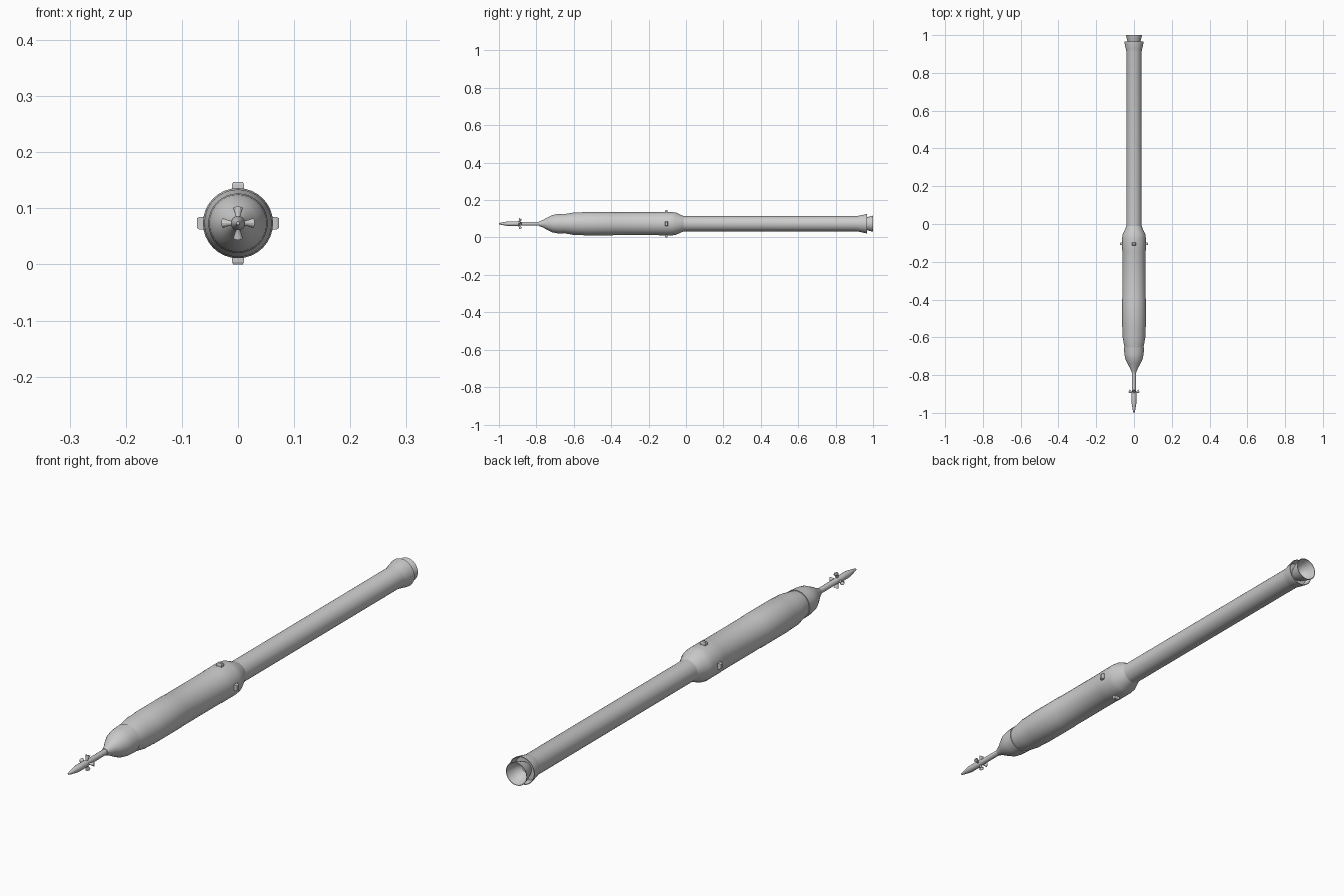
import bpy, math
from mathutils import Matrix, Vector

if "Cube" in bpy.data.objects:
    bpy.data.objects.remove(bpy.data.objects["Cube"])

AXIS_Z = 0.0735
SIDES = 32


def finish(ob, angle=28):
    bpy.ops.object.select_all(action='DESELECT')
    ob.select_set(True)
    bpy.context.view_layer.objects.active = ob
    bpy.ops.object.shade_smooth_by_angle(angle=math.radians(angle))


def add_mesh(name, verts, faces):
    me = bpy.data.meshes.new(name)
    me.from_pydata(verts, [], faces)
    ob = bpy.data.objects.new(name, me)
    bpy.context.collection.objects.link(ob)
    return ob


def lathe(name, profile, sides=SIDES, matrix=None):
    """Revolve (y, radius) points around the long axis; ends are capped."""
    verts, faces = [], []
    for y, r in profile:
        for i in range(sides):
            a = 2 * math.pi * i / sides
            verts.append(Vector((r * math.cos(a), y, r * math.sin(a))))
    for k in range(len(profile) - 1):
        for i in range(sides):
            j = (i + 1) % sides
            faces.append((k * sides + i, (k + 1) * sides + i,
                          (k + 1) * sides + j, k * sides + j))
    last = (len(profile) - 1) * sides
    faces.append(tuple(range(sides)))
    faces.append(tuple(last + i for i in reversed(range(sides))))
    m = Matrix.Translation((0, 0, AXIS_Z)) @ (matrix or Matrix())
    ob = add_mesh(name, [m @ v for v in verts], faces)
    finish(ob)
    return ob


# Escape tower spike
lathe("escape_tower", [(-1.0, 0.003), (-0.985, 0.0065), (-0.95, 0.0125),
                       (-0.9, 0.0125), (-0.885, 0.0105), (-0.76, 0.0105)], 16)

# Crew capsule cover
lathe("capsule_cover", [(-0.785, 0.0125), (-0.765, 0.020), (-0.74, 0.034), (-0.715, 0.046),
                        (-0.69, 0.051), (-0.655, 0.053), (-0.655, 0.044)])

# Upper stage: adapter, tank, shoulder
lathe("upper_stage", [(-0.66, 0.049), (-0.645, 0.052), (-0.60, 0.060), (-0.55, 0.0615),
                      (-0.545, 0.0625), (-0.395, 0.0625), (-0.39, 0.0615),
                      (-0.145, 0.0615), (-0.14, 0.0625), (-0.075, 0.0625),
                      (-0.055, 0.060), (-0.02, 0.044), (-0.01, 0.0405)])

# Long booster with flared skirt
lathe("booster", [(-0.02, 0.0405), (0.915, 0.0405), (0.925, 0.043),
                  (0.965, 0.0515), (0.967, 0.0515), (0.967, 0.049), (0.945, 0.043)])

# Open engine bell
lathe("engine_bell", [(0.94, 0.022), (0.955, 0.029), (0.975, 0.037), (1.0, 0.043),
                      (1.0, 0.041), (0.975, 0.035), (0.957, 0.025), (0.948, 0.012)])

for i in range(4):
    turn = Matrix.Rotation(i * math.pi / 2, 4, 'Y')

    # Escape motor nozzle, tilted backwards
    tilt = turn @ Matrix.Translation((0, -0.897, 0)) @ Matrix.Rotation(math.radians(65), 4, 'X')
    lathe(f"escape_nozzle_{i + 1}", [(0.002, 0.004), (0.014, 0.004), (0.021, 0.006),
                                     (0.029, 0.0085), (0.029, 0.007), (0.018, 0.003)], 12, tilt)

    # Roll thruster pod: tapered box with a raised cap
    m = Matrix.Translation((0, 0, AXIS_Z)) @ turn
    verts = []
    for z, hx, hy in [(0.056, 0.011, 0.008), (0.069, 0.011, 0.007), (0.0735, 0.0085, 0.005)]:
        for sx, sy in [(-1, -1), (1, -1), (1, 1), (-1, 1)]:
            verts.append(m @ Vector((sx * hx, -0.105 + sy * hy, z)))
    faces = [(3, 2, 1, 0), (8, 9, 10, 11)]
    for k in (0, 4):
        for a in range(4):
            b = (a + 1) % 4
            faces.append((k + a, k + b, k + 4 + b, k + 4 + a))
    add_mesh(f"thruster_pod_{i + 1}", verts, faces)
